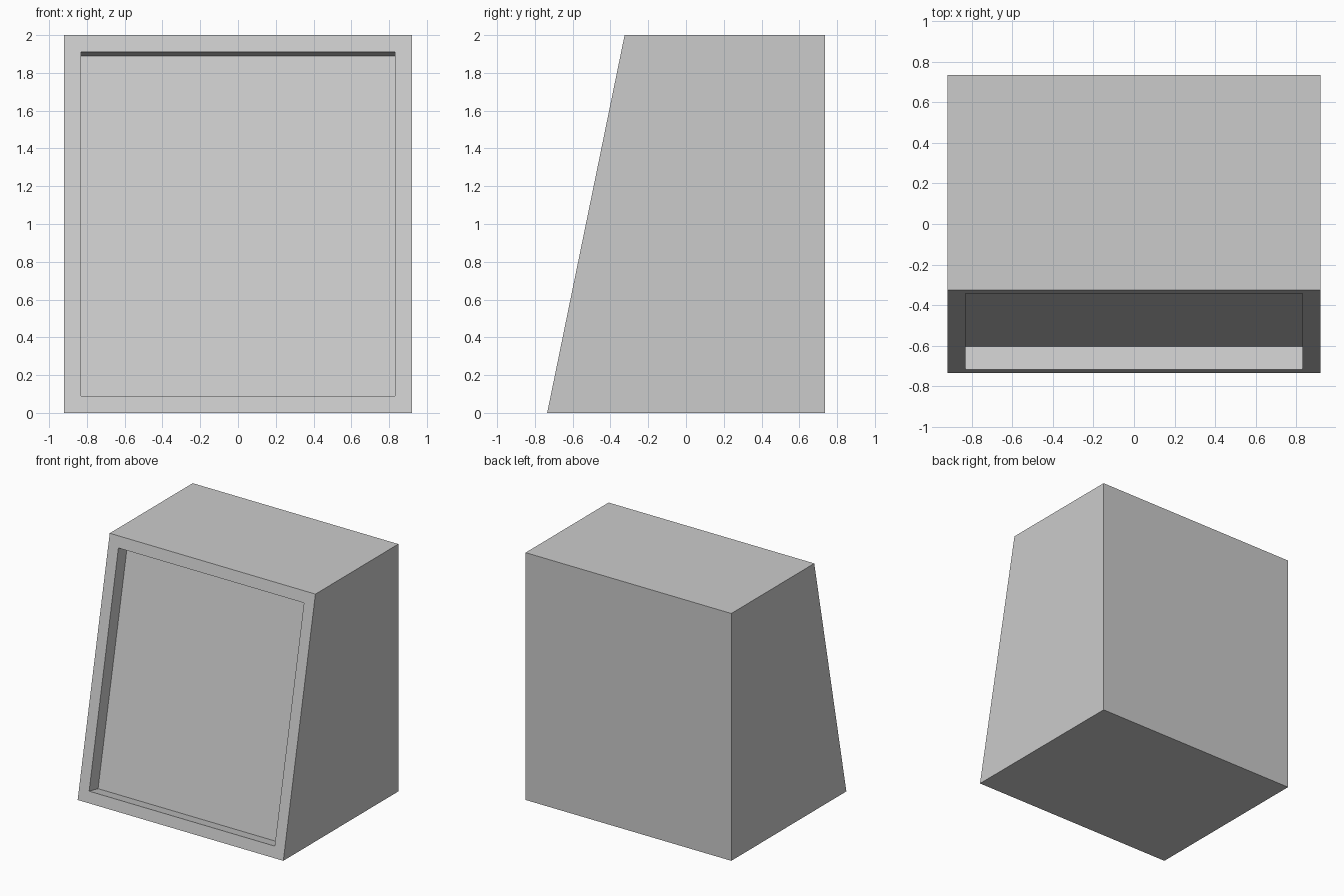
import bpy
import bmesh
from mathutils import Vector

cube = bpy.data.objects.get("Cube")
if cube:
    bpy.data.objects.remove(cube, do_unlink=True)

HALF_WIDTH = 0.92
BORDER = 0.09
DEPTH = 0.117

# Plain grey finish
grey = bpy.data.materials.new("light_grey")
grey.use_nodes = True
colour = (0.6, 0.6, 0.6, 1.0)
grey.diffuse_color = colour
bsdf = grey.node_tree.nodes["Principled BSDF"]
bsdf.inputs["Base Color"].default_value = colour
bsdf.inputs["Roughness"].default_value = 0.6

# Wedge body: side profile (y, z) extruded across the width
profile = [(-0.735, 0), (0.735, 0), (0.735, 2), (-0.325, 2)]
bm = bmesh.new()
side = bm.faces.new([bm.verts.new((-HALF_WIDTH, y, z)) for y, z in profile])
extruded = bmesh.ops.extrude_face_region(bm, geom=[side])
moved = [v for v in extruded["geom"] if isinstance(v, bmesh.types.BMVert)]
bmesh.ops.translate(bm, verts=moved, vec=(2 * HALF_WIDTH, 0, 0))
bmesh.ops.recalc_face_normals(bm, faces=bm.faces)

# Sloping front: even border, then a recess square to the slope
bm.normal_update()
front = min(bm.faces, key=lambda f: f.normal.y)
normal = Vector(front.normal)
bmesh.ops.inset_region(bm, faces=[front], thickness=BORDER, use_even_offset=True)
recess = bmesh.ops.extrude_discrete_faces(bm, faces=[front])["faces"][0]
bmesh.ops.translate(bm, verts=recess.verts, vec=-normal * DEPTH)

mesh = bpy.data.meshes.new("wedge_cabinet")
bm.to_mesh(mesh)
bm.free()
mesh.materials.append(grey)
cabinet = bpy.data.objects.new("wedge_cabinet", mesh)
bpy.context.collection.objects.link(cabinet)
